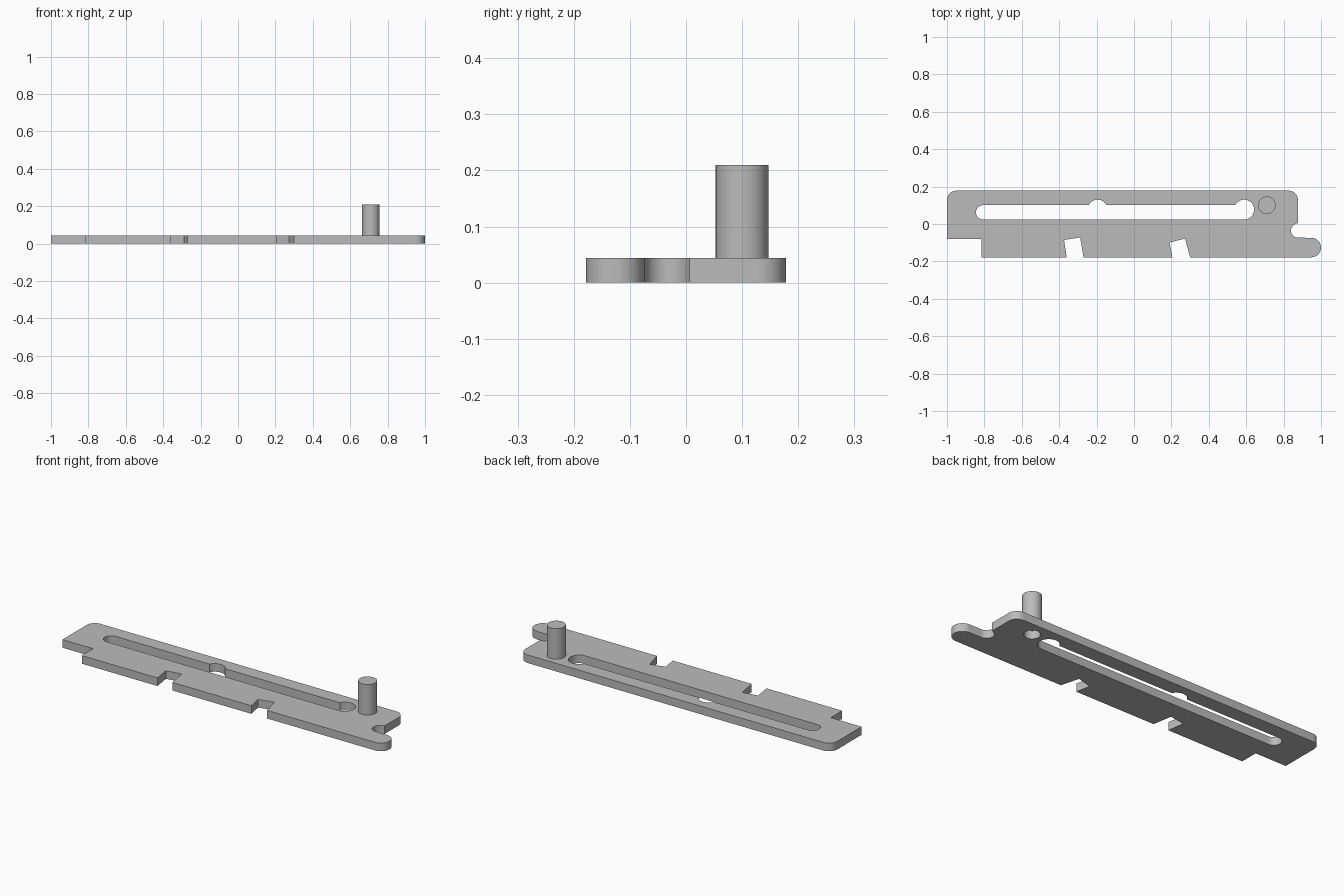
import bpy, bmesh
from math import sin, cos, radians, tan, atan2, asin, degrees
from mathutils import Vector

THICK = 0.044

cube = bpy.data.objects.get("Cube")
if cube:
    bpy.data.objects.remove(cube, do_unlink=True)

grey = bpy.data.materials.new("mid grey")
grey.use_nodes = True
COLOR = (0.5, 0.5, 0.5, 1)
grey.diffuse_color = COLOR
grey.node_tree.nodes["Principled BSDF"].inputs["Base Color"].default_value = COLOR


def arc(cx, cy, r, start, end, n=12):
    """Points on an arc, angles in degrees."""
    steps = [radians(start + (end - start) * i / n) for i in range(n + 1)]
    return [(cx + r * cos(a), cy + r * sin(a)) for a in steps]


def finish(obj):
    obj.data.materials.clear()
    obj.data.materials.append(grey)
    bpy.ops.object.select_all(action='DESELECT')
    obj.select_set(True)
    bpy.context.view_layer.objects.active = obj
    bpy.ops.object.shade_smooth_by_angle(angle=radians(35))


def plate(name, loops, thick):
    """Flat plate: first loop is the outline, the others are openings."""
    curve = bpy.data.curves.new(name, 'CURVE')
    curve.dimensions = '2D'
    curve.fill_mode = 'BOTH'
    curve.extrude = thick / 2
    for loop in loops:
        spline = curve.splines.new('POLY')
        spline.points.add(len(loop) - 1)
        for point, (x, y) in zip(spline.points, loop):
            point.co = (x, y, 0, 1)
        spline.use_cyclic_u = True
    obj = bpy.data.objects.new(name, curve)
    bpy.context.collection.objects.link(obj)
    bpy.ops.object.select_all(action='DESELECT')
    obj.select_set(True)
    bpy.context.view_layer.objects.active = obj
    bpy.ops.object.convert(target='MESH')
    obj = bpy.context.view_layer.objects.active
    bm = bmesh.new()
    bm.from_mesh(obj.data)
    bmesh.ops.translate(bm, verts=bm.verts, vec=(0, 0, thick / 2))
    bmesh.ops.remove_doubles(bm, verts=bm.verts, dist=0.0002)
    bmesh.ops.recalc_face_normals(bm, faces=bm.faces)
    bm.to_mesh(obj.data)
    bm.free()
    finish(obj)
    return obj


# Outline, counter-clockwise: stepped left end, two slanted notches, hooked right end
outline = [(-1, -0.08), (-0.815, -0.08), (-0.815, -0.178)]
outline += [(-0.36, -0.178), (-0.374, -0.085), (-0.288, -0.072), (-0.27, -0.178)]
outline += [(0.205, -0.178), (0.19, -0.099), (0.273, -0.078), (0.30, -0.178)]
outline += arc(0.948, -0.126, 0.052, -90, 90, 24)
outline += arc(0.877, -0.035, 0.038, 270, 105, 20)
outline += [(0.877, 0.006)]
outline += arc(0.827, 0.128, 0.05, 0, 90)
outline += arc(-0.95, 0.128, 0.05, 90, 180)

# Long slot with a round bump in its upper edge and a wider round right end
LOW, HIGH, BUMP_R, BUMP_Y = 0.024, 0.101, 0.053, 0.077
rise = degrees(asin((HIGH - BUMP_Y) / BUMP_R))
half = (HIGH - LOW) / 2
slot = arc(-0.845 + half, LOW + half, half, 90, 270, 20)
slot += arc(0.589, BUMP_Y, BUMP_R, -90, 180 - rise, 32)
slot += arc(-0.195, BUMP_Y, BUMP_R, rise, 180 - rise, 16)

# Round hole under the pin
PIN = (0.71, 0.10)
hole = arc(*PIN, 0.04, 0, 360, 40)[:-1]

plate("slotted_plate", [outline, slot, hole], THICK)

# Upright pin
bpy.ops.mesh.primitive_cylinder_add(vertices=48, radius=0.047, depth=0.21 - THICK,
                                    location=(*PIN, (0.21 + THICK) / 2))
pin = bpy.context.object
pin.name = "guide_pin"
finish(pin)
